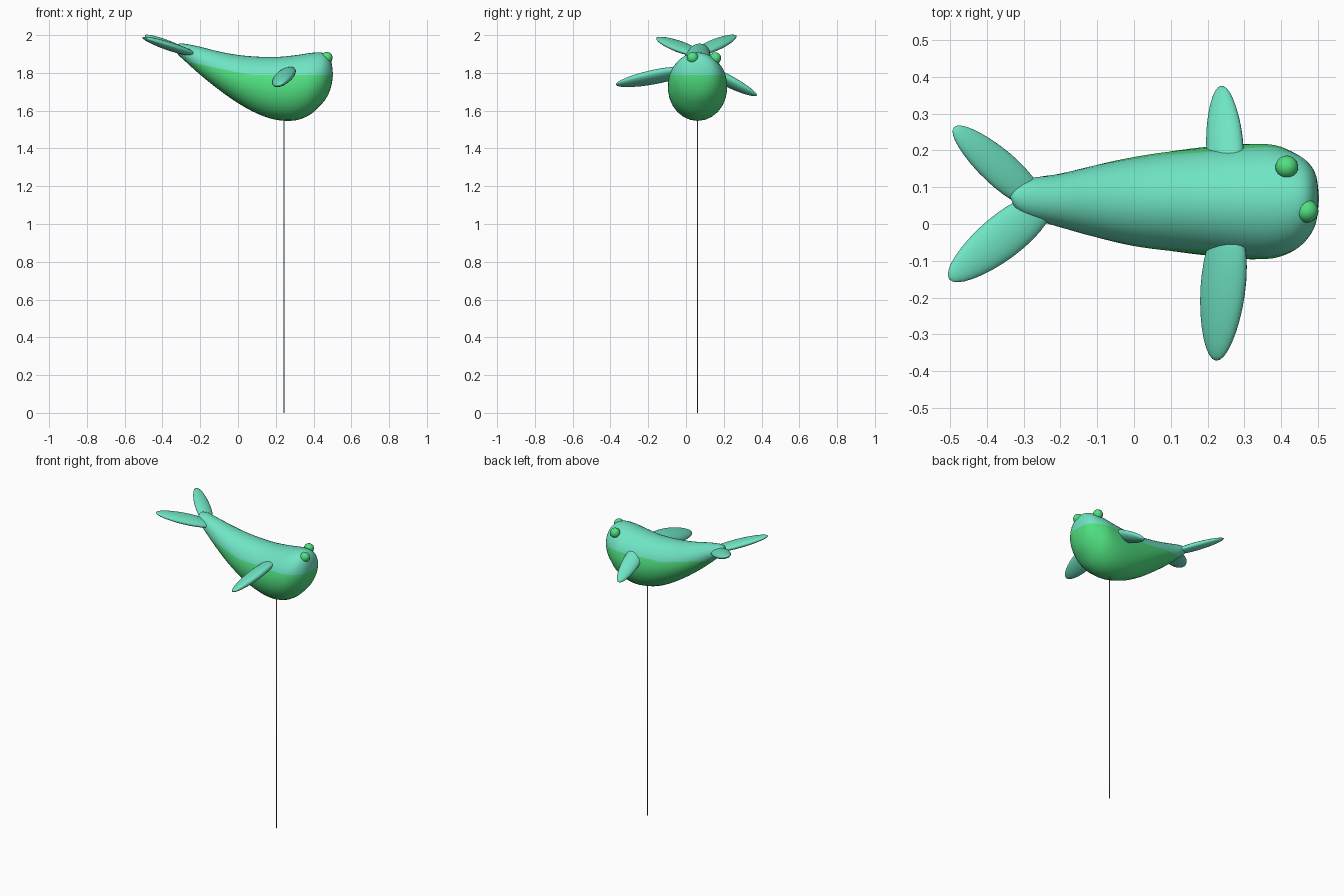
import bpy, bmesh, math
from mathutils import Vector, Matrix

if "Cube" in bpy.data.objects:
    bpy.data.objects.remove(bpy.data.objects["Cube"])


def material(name, rgb):
    m = bpy.data.materials.new(name)
    m.diffuse_color = (*rgb, 1)
    m.use_nodes = True
    m.node_tree.nodes["Principled BSDF"].inputs["Base Color"].default_value = m.diffuse_color
    return m


TEAL = material("teal_foil", (0.16, 0.78, 0.55))
GREEN = material("green_foil", (0.08, 0.75, 0.22))
CORD = material("cord", (0.20, 0.32, 0.27))


def finish(name, bm, mats):
    bmesh.ops.recalc_face_normals(bm, faces=bm.faces)
    for f in bm.faces:
        f.smooth = True
    me = bpy.data.meshes.new(name)
    bm.to_mesh(me)
    bm.free()
    for m in mats:
        me.materials.append(m)
    ob = bpy.data.objects.new(name, me)
    bpy.context.collection.objects.link(ob)
    return ob


def spline(rows, steps):
    # Catmull-Rom through the station rows
    out = []
    for i in range(len(rows) - 1):
        p = [rows[max(0, min(len(rows) - 1, i + k))] for k in (-1, 0, 1, 2)]
        for s in range(steps):
            t = s / steps
            out.append([0.5 * (2 * b + (c - a) * t + (2 * a - 5 * b + 4 * c - d) * t * t
                               + (3 * b - a - 3 * c + d) * t ** 3)
                        for a, b, c, d in zip(*p)])
    return out + [list(rows[-1])]


# Body stations: x, y centre, half width, top z, bottom z
STATIONS = [
    (-0.335, .075, .005, 1.945, 1.930), (-0.32, .075, .035, 1.953, 1.900),
    (-0.28, .070, .055, 1.954, 1.862), (-0.20, .064, .073, 1.938, 1.790),
    (-0.10, .062, .099, 1.913, 1.710), (0.00, .061, .121, 1.895, 1.640),
    (0.10, .062, .136, 1.886, 1.585), (0.20, .062, .148, 1.884, 1.552),
    (0.30, .061, .157, 1.893, 1.548), (0.38, .061, .154, 1.905, 1.578),
    (0.44, .061, .130, 1.908, 1.632), (0.475, .065, .100, 1.893, 1.680),
    (0.495, .068, .062, 1.855, 1.735), (0.502, .070, .008, 1.800, 1.785),
]
HALF = 16  # segments in the teal back and in the green belly


def colour_line(x):
    return 1.79 + max(0, 0.06 - x) * 0.21


def build_body():
    bm = bmesh.new()
    rings = []
    for x, yc, hw, top, bot in spline(STATIONS, 4):
        zc, hh = (top + bot) / 2, (top - bot) / 2
        a = math.asin(max(-0.75, min(0.75, (colour_line(x) - zc) / hh)))
        angles = [a + (math.pi - 2 * a) * k / HALF for k in range(HALF)]
        angles += [math.pi - a + (math.pi + 2 * a) * k / HALF for k in range(HALF)]
        rings.append([bm.verts.new((x, yc + hw * math.cos(t), zc + hh * math.sin(t)))
                      for t in angles])
    n = 2 * HALF
    for r, q in zip(rings, rings[1:]):
        for k in range(n):
            f = bm.faces.new((r[k], r[(k + 1) % n], q[(k + 1) % n], q[k]))
            f.material_index = 0 if k < HALF else 1
    bm.faces.new(rings[0])
    bm.faces.new(rings[-1])
    return finish("body", bm, [TEAL, GREEN])


def paddle(name, root, tip, chord, width, thick, taper):
    # Inflated leaf shape running from root to tip
    root, tip = Vector(root), Vector(tip)
    axis = (tip - root).normalized()
    chord = Vector(chord)
    chord = (chord - axis * chord.dot(axis)).normalized()
    normal = axis.cross(chord)
    bm = bmesh.new()
    bmesh.ops.create_uvsphere(bm, u_segments=24, v_segments=16, radius=1)
    for v in bm.verts:
        x, y, z = v.co
        s = 1 - taper * z
        v.co = ((root + tip) / 2 + axis * z * (tip - root).length / 2
                + chord * x * s * width / 2 + normal * y * s * thick / 2)
    return finish(name, bm, [TEAL])


build_body()

# Side fins
paddle("left_fin", (0.255, 0.08, 1.83), (0.236, 0.375, 1.68), (1, 0, .45), .105, .055, .15)
paddle("right_fin", (0.26, 0.01, 1.815), (0.222, -0.371, 1.737), (1, 0, .45), .130, .060, .12)

# Tail flukes
paddle("left_fluke", (-0.25, 0.05, 1.90), (-0.490, 0.262, 1.998), (-.67, -.74, .25), .100, .045, .1)
paddle("right_fluke", (-0.225, 0.07, 1.895), (-0.502, -0.150, 1.987), (-.66, .75, .12), .120, .045, .1)

# Bulging eyes
for name, pos in (("left_eye", (0.415, 0.155, 1.878)), ("right_eye", (0.470, 0.035, 1.880))):
    bm = bmesh.new()
    bmesh.ops.create_uvsphere(bm, u_segments=20, v_segments=12, radius=0.031,
                              matrix=Matrix.Translation(pos))
    finish(name, bm, [GREEN])

# Thin string down to the floor
bm = bmesh.new()
bmesh.ops.create_cone(bm, cap_ends=True, segments=8, radius1=0.003, radius2=0.003, depth=1.56,
                      matrix=Matrix.Translation((0.243, 0.06, 0.78)))
finish("string", bm, [CORD])
